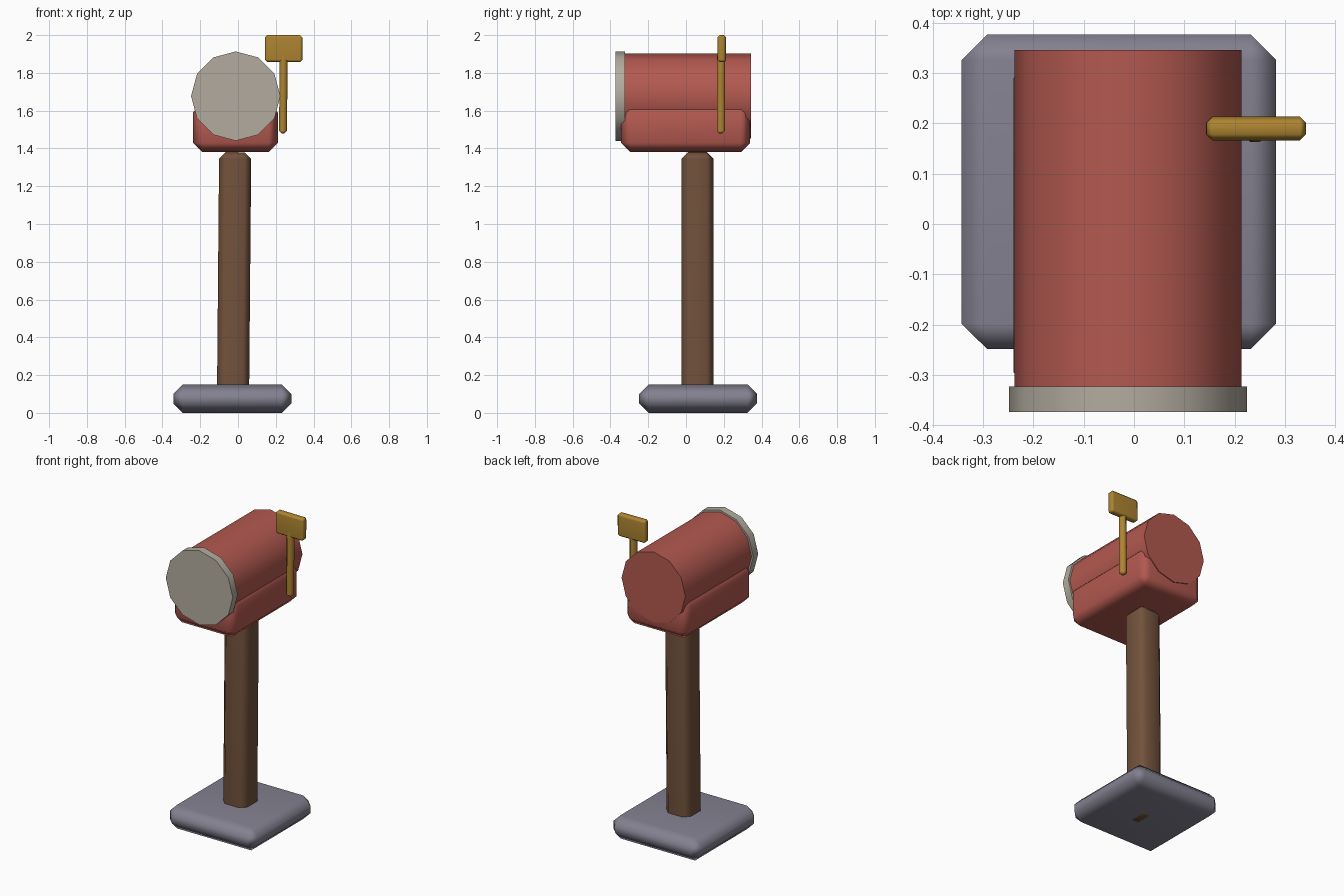
import bpy, bmesh, math
from mathutils import Matrix

if "Cube" in bpy.data.objects:
    bpy.data.objects.remove(bpy.data.objects["Cube"])


def material(name, rgb):
    m = bpy.data.materials.new(name)
    m.diffuse_color = (*rgb, 1)
    m.use_nodes = True
    m.node_tree.nodes["Principled BSDF"].inputs["Base Color"].default_value = m.diffuse_color
    return m


RED = material("red_paint", (0.45, 0.10, 0.08))
CREAM = material("pale_door", (0.45, 0.41, 0.35))
WOOD = material("brown_wood", (0.17, 0.085, 0.045))
STONE = material("grey_stone", (0.23, 0.22, 0.28))
YELLOW = material("yellow_paint", (0.42, 0.23, 0.03))


def finish(name, bm, mat, angle):
    me = bpy.data.meshes.new(name)
    bmesh.ops.recalc_face_normals(bm, faces=bm.faces[:])
    bm.to_mesh(me)
    bm.free()
    me.shade_smooth()
    me.set_sharp_from_angle(angle=math.radians(angle))
    me.materials.append(mat)
    ob = bpy.data.objects.new(name, me)
    bpy.context.collection.objects.link(ob)
    return ob


def chamfered_box(name, x, y, z, chamfer, mat, tilt=0.0):
    """Box from (min, max) ranges with single-segment chamfers."""
    bm = bmesh.new()
    bmesh.ops.create_cube(bm, size=1)
    bmesh.ops.scale(bm, vec=[r[1] - r[0] for r in (x, y, z)], verts=bm.verts[:])
    bmesh.ops.bevel(bm, geom=bm.edges[:], offset=chamfer, segments=1,
                    affect='EDGES', clamp_overlap=True)
    ob = finish(name, bm, mat, 50)
    ob.location = [(r[0] + r[1]) / 2 for r in (x, y, z)]
    ob.rotation_euler.y = math.radians(tilt)
    mod = ob.modifiers.new("weighted", 'WEIGHTED_NORMAL')
    mod.keep_sharp = True
    return ob


def drum(name, radius, y, mat):
    """Twelve-sided drum lying along y."""
    bm = bmesh.new()
    bmesh.ops.create_cone(bm, cap_ends=True, segments=12, radius1=radius,
                          radius2=radius, depth=y[1] - y[0],
                          matrix=Matrix.Rotation(math.radians(90), 4, 'X'))
    ob = finish(name, bm, mat, 40)
    ob.location = (-0.012, (y[0] + y[1]) / 2, 1.677)
    return ob


# stone footing and slightly leaning post
chamfered_box("base", (-0.342, 0.282), (-0.248, 0.376), (0, 0.15), 0.05, STONE)
chamfered_box("post", (-0.106, 0.064), (-0.025, 0.145), (0, 1.38), 0.035, WOOD, 0.5)

# mailbox body: lower box, round barrel and front door
chamfered_box("lower_box", (-0.239, 0.211), (-0.345, 0.34), (1.38, 1.64), 0.05, RED)
drum("barrel", 0.225, (-0.33, 0.345), RED)
drum("door", 0.2365, (-0.373, -0.323), CREAM)

# signal flag
chamfered_box("flag_arm", (0.219, 0.261), (0.163, 0.207), (1.48, 1.90), 0.013, YELLOW, 0.5)
chamfered_box("flag_plate", (0.143, 0.341), (0.166, 0.213), (1.858, 2.0), 0.012, YELLOW, 0.5)
